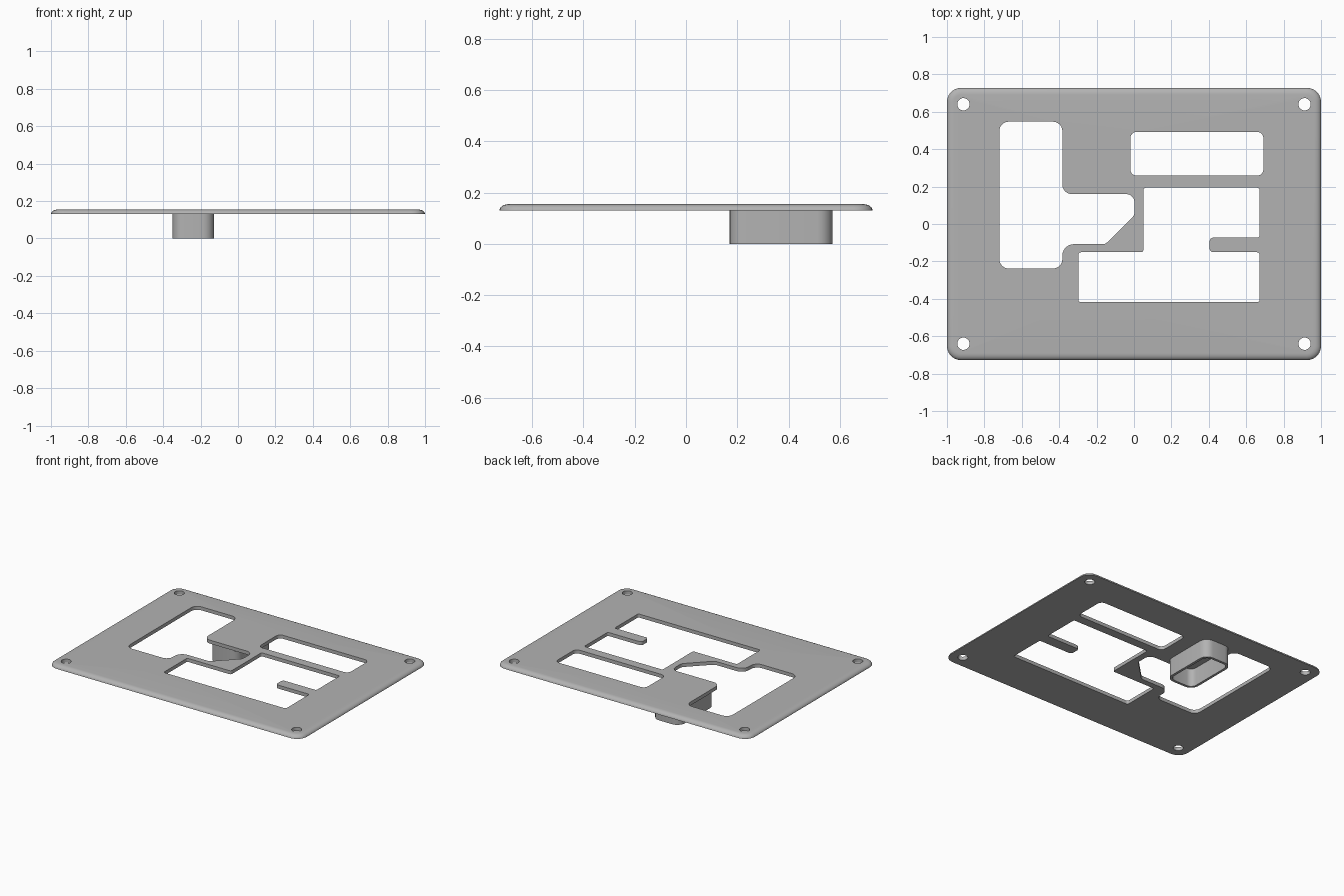
import bpy, bmesh, math
from mathutils import Vector

if "Cube" in bpy.data.objects:
    bpy.data.objects.remove(bpy.data.objects["Cube"])

grey = bpy.data.materials.new("plain grey")
grey.use_nodes = True
GREY = (0.45, 0.45, 0.45, 1)
grey.diffuse_color = GREY
grey.node_tree.nodes["Principled BSDF"].inputs["Base Color"].default_value = GREY

BOTTOM, TOP = 0.13, 0.155


def fillet(corners, steps=6):
    """Outline from (x, y, radius) corners, each rounded by an arc."""
    out = []
    for i, (x, y, r) in enumerate(corners):
        p = Vector((x, y))
        a = (Vector(corners[i - 1][:2]) - p).normalized()
        b = (Vector(corners[(i + 1) % len(corners)][:2]) - p).normalized()
        half = a.angle(b) / 2
        centre = p + (a + b).normalized() * r / math.sin(half)
        start = p + a * r / math.tan(half) - centre
        end = p + b * r / math.tan(half) - centre
        sweep = start.angle(end)
        for k in range(steps + 1):
            t = k / steps
            out.append(centre + (start * math.sin((1 - t) * sweep)
                                 + end * math.sin(t * sweep)) / math.sin(sweep))
    return out


def box(x0, x1, y0, y1, r):
    return fillet([(x0, y0, r), (x1, y0, r), (x1, y1, r), (x0, y1, r)])


def circle(x, y, r, n=32):
    return [Vector((x + r * math.cos(math.tau * k / n),
                    y + r * math.sin(math.tau * k / n))) for k in range(n)]


def ring(bm, pts, z):
    return [bm.verts.new((p.x, p.y, z)) for p in pts]


def wall(bm, a, b):
    for i in range(len(a)):
        bm.faces.new((a[i - 1], a[i], b[i], b[i - 1]))


def cap(bm, rings, up):
    """Fill between an outer ring and the holes inside it."""
    edges = []
    for r in rings:
        for i in range(len(r)):
            edges.append(bm.edges.get((r[i - 1], r[i])) or bm.edges.new((r[i - 1], r[i])))
    bmesh.ops.triangle_fill(bm, edges=edges, use_beauty=True, normal=(0, 0, up))


def finish(bm, name):
    bmesh.ops.recalc_face_normals(bm, faces=bm.faces)
    mesh = bpy.data.meshes.new(name)
    bm.to_mesh(mesh)
    bm.free()
    mesh.materials.append(grey)
    obj = bpy.data.objects.new(name, mesh)
    bpy.context.collection.objects.link(obj)
    bpy.ops.object.select_all(action='DESELECT')
    obj.select_set(True)
    bpy.context.view_layer.objects.active = obj
    bpy.ops.object.shade_smooth_by_angle(angle=math.radians(35))


# Openings in the plate
left_cutout = fillet([
    (-0.72, -0.238, 0.05), (-0.383, -0.238, 0.05), (-0.383, -0.108, 0.06),
    (-0.153, -0.108, 0.04), (0.003, 0.048, 0.04), (0.003, 0.16, 0.045),
    (-0.383, 0.16, 0.05), (-0.383, 0.547, 0.05), (-0.72, 0.547, 0.05)])
right_cutout = fillet([
    (-0.297, -0.418, 0.013), (0.671, -0.418, 0.013), (0.671, -0.151, 0.013),
    (0.404, -0.151, 0.02), (0.404, -0.073, 0.02), (0.671, -0.073, 0.013),
    (0.671, 0.194, 0.013), (0.05, 0.194, 0.013), (0.05, -0.151, 0.013),
    (-0.297, -0.151, 0.013)])
holes = [left_cutout, right_cutout, box(-0.02, 0.692, 0.258, 0.493, 0.035)]
holes += [circle(sx * 0.912, sy * 0.64, 0.033) for sx in (-1, 1) for sy in (-1, 1)]

# Plate with a rounded upper rim
bm = bmesh.new()
rim = []
for k in range(7):
    t = math.pi / 2 * k / 6
    d = 0.037 * (1 - math.cos(t))
    rim.append(ring(bm, box(-1 + d, 1 - d, -0.728 + d, 0.728 - d, 0.075 - d),
                    BOTTOM + (TOP - BOTTOM) * math.sin(t)))
for a, b in zip(rim, rim[1:]):
    wall(bm, a, b)
lower = [ring(bm, h, BOTTOM) for h in holes]
upper = [ring(bm, h, TOP) for h in holes]
for a, b in zip(lower, upper):
    wall(bm, a, b)
cap(bm, [rim[0]] + lower, -1)
cap(bm, [rim[-1]] + upper, 1)
finish(bm, "plate")

# Hollow socket under the plate, open at the bottom
bm = bmesh.new()
W = 0.018
outer = box(-0.35, -0.128, 0.17, 0.572, 0.06)
inner = box(-0.35 + W, -0.128 - W, 0.17 + W, 0.572 - W, 0.06 - W)
o0, i0 = ring(bm, outer, 0), ring(bm, inner, 0)
o1, i1 = ring(bm, outer, BOTTOM), ring(bm, inner, BOTTOM)
for a, b in ((o0, o1), (i0, i1), (o0, i0), (o1, i1)):
    wall(bm, a, b)
finish(bm, "socket")
